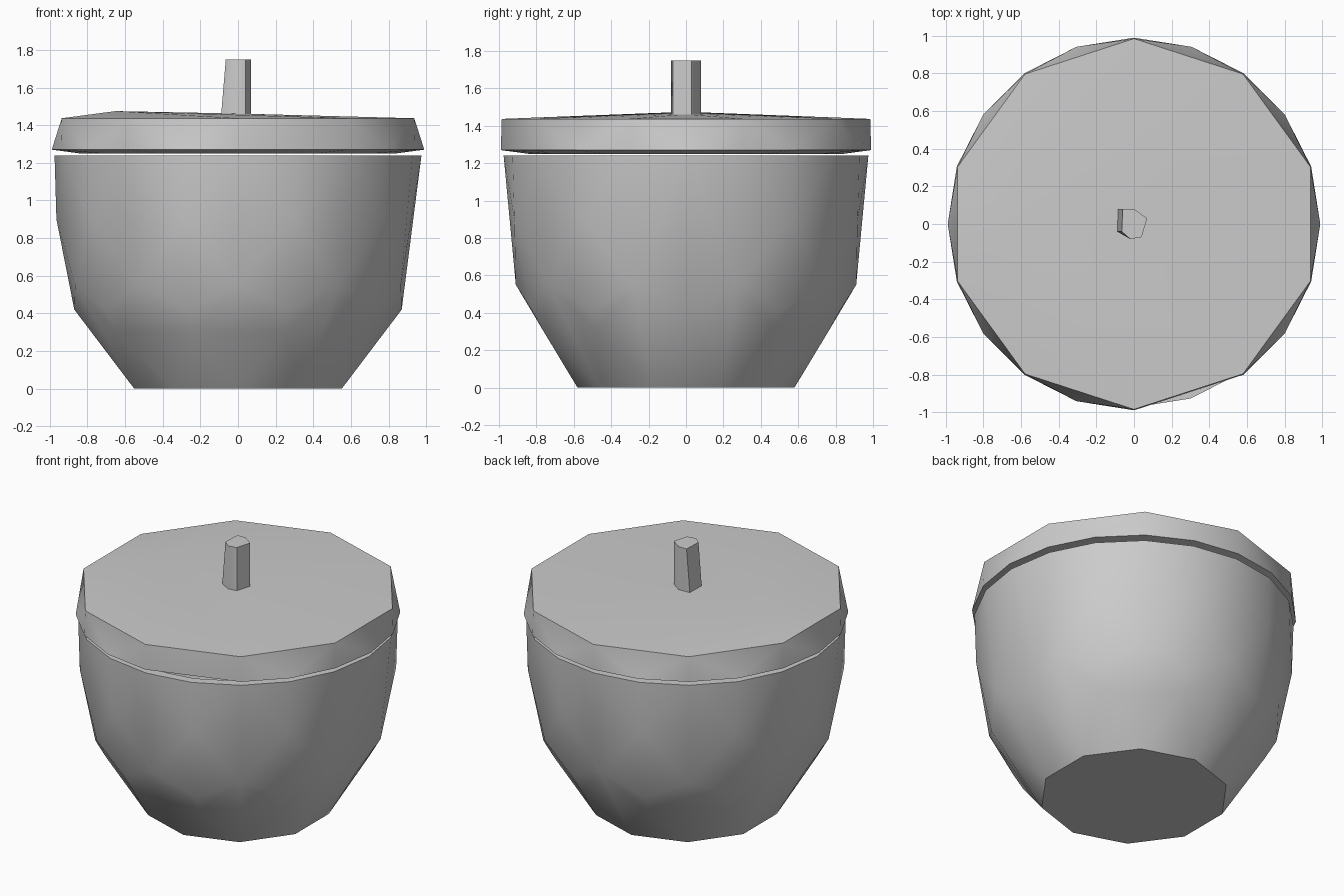
import bpy, bmesh, math
from mathutils import Vector

if "Cube" in bpy.data.objects:
    bpy.data.objects.remove(bpy.data.objects["Cube"])

grey = bpy.data.materials.new("plain_grey")
grey.diffuse_color = (0.6, 0.6, 0.6, 1)
grey.use_nodes = True
grey.node_tree.nodes["Principled BSDF"].inputs["Base Color"].default_value = grey.diffuse_color


def ring(r, z, n, start=0.0, skip=()):
    """Points of a regular polygon, optionally missing some corners."""
    return [(r * math.cos(math.radians(start + 360 * i / n)),
             r * math.sin(math.radians(start + 360 * i / n)), z)
            for i in range(n) if i not in skip]


def hull(name, points, angle, hollow=0.0):
    """Faceted convex body; hollow sinks the flat top in to make a cup."""
    bm = bmesh.new()
    for p in points:
        bm.verts.new(p)
    res = bmesh.ops.convex_hull(bm, input=bm.verts[:])
    loose = [v for v in bm.verts if not v.link_faces]
    bmesh.ops.delete(bm, geom=loose, context='VERTS')
    bmesh.ops.dissolve_limit(bm, angle_limit=0.005, verts=bm.verts[:], edges=bm.edges[:])
    bmesh.ops.recalc_face_normals(bm, faces=bm.faces[:])
    if hollow:
        top = [f for f in bm.faces if f.normal.z > 0.99]
        bmesh.ops.inset_region(bm, faces=top, thickness=0.06)
        floor = {v for f in top for v in f.verts}
        bmesh.ops.inset_region(bm, faces=top, thickness=0.001)
        floor = {v for f in top for v in f.verts}
        for v in floor:
            v.co = Vector((v.co.x * 0.6, v.co.y * 0.6, v.co.z - hollow))
    me = bpy.data.meshes.new(name)
    bm.to_mesh(me)
    bm.free()
    me.materials.append(grey)
    ob = bpy.data.objects.new(name, me)
    bpy.context.collection.objects.link(ob)
    bpy.ops.object.select_all(action='DESELECT')
    ob.select_set(True)
    bpy.context.view_layer.objects.active = ob
    bpy.ops.object.shade_smooth_by_angle(angle=math.radians(angle))
    return ob


# Bowl: coarse foot widening to a finer rim
hull("bowl",
     ring(0.58, 0.0, 10, 18) + ring(0.80, 0.30, 10, 0, (0, 5))
     + ring(0.87, 0.42, 10, 0) + ring(0.91, 0.55, 10, 18)
     + ring(0.965, 0.90, 10, 0, (0,)) + ring(0.975, 1.24, 20),
     42, hollow=0.9)

# Lid: twenty-sided disc with an off-centre peak
hull("lid",
     ring(0.84, 1.25, 12) + ring(0.99, 1.27, 20, 0, (16,))
     + ring(0.985, 1.437, 20, 0, (0, 2, 4, 6, 8, 10, 12, 14, 16, 18))
     + [(-0.65, 0.0, 1.475), (0.0, 0.0, 1.462)],
     42)

# Knob: short irregular six-sided post
top = [(0.07, 0.03), (0.0, 0.08), (-0.06, 0.08), (-0.065, -0.04), (-0.02, -0.08), (0.04, -0.07)]
hull("knob",
     [(x, y, 1.75) for x, y in top]
     + [(x - 0.025 if x < -0.05 else x, y, 1.45) for x, y in top],
     50)
